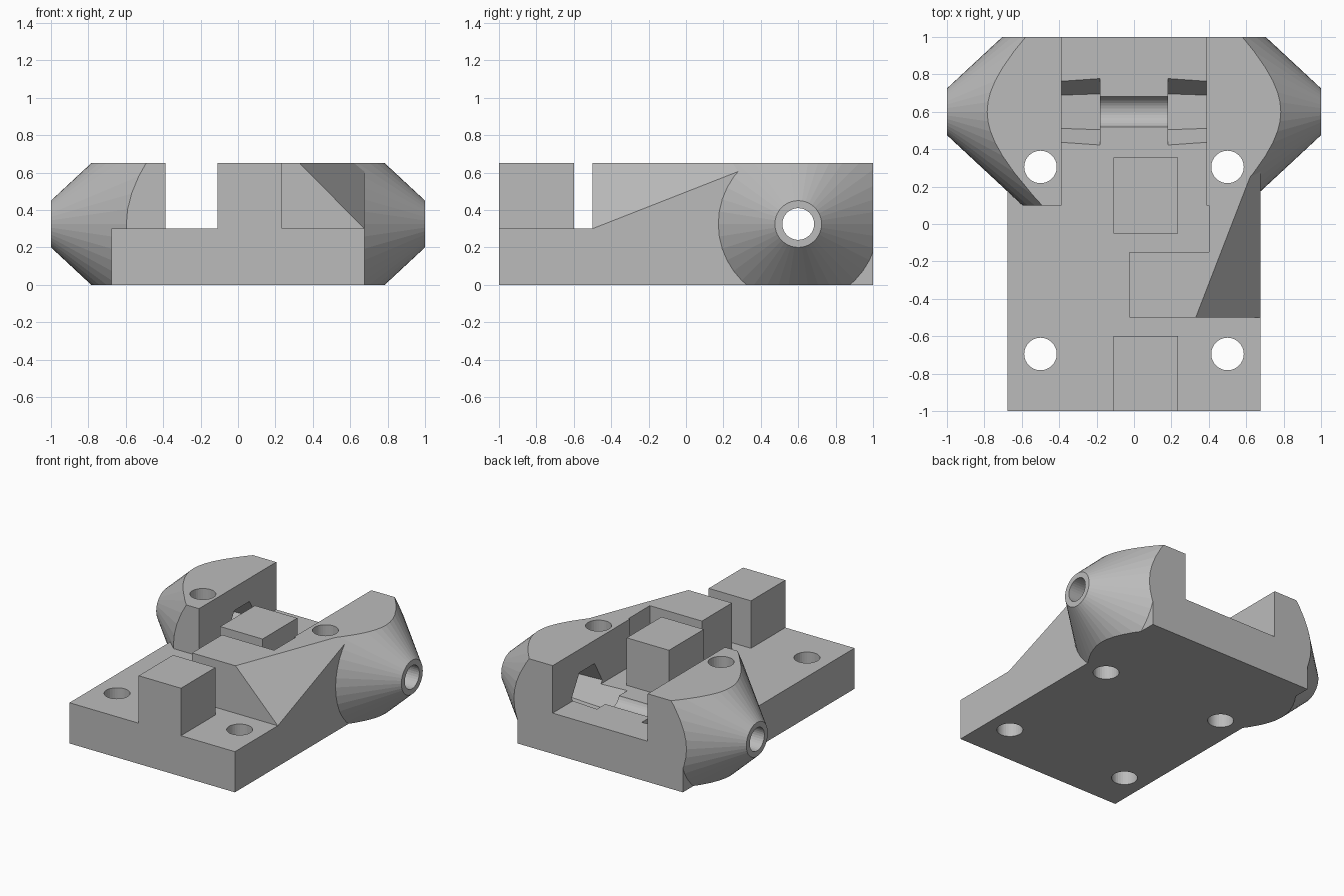
import bpy, bmesh, math
from mathutils import Matrix, Vector

cube = bpy.data.objects.get("Cube")
if cube:
    bpy.data.objects.remove(cube, do_unlink=True)

AXIS_Y, AXIS_Z = 0.6, 0.325   # crosswise pin axis
FLOOR, TOP = 0.3, 0.65
SIDE = 0.675
BAY = 0.388                   # half width of the rear bay

grey = bpy.data.materials.new("plain grey")
grey.use_nodes = True
colour = (0.5, 0.5, 0.5, 1)
grey.diffuse_color = colour
grey.node_tree.nodes["Principled BSDF"].inputs["Base Color"].default_value = colour


def finish(name, bm):
    bmesh.ops.recalc_face_normals(bm, faces=bm.faces)
    mesh = bpy.data.meshes.new(name)
    bm.to_mesh(mesh)
    bm.free()
    mesh.materials.append(grey)
    obj = bpy.data.objects.new(name, mesh)
    bpy.context.scene.collection.objects.link(obj)
    return obj


def box_mesh(x, y, z):
    bm = bmesh.new()
    bmesh.ops.create_cube(bm, size=1)
    for v in bm.verts:
        v.co = Vector([(r[0] + r[1]) / 2 + c * (r[1] - r[0]) for c, r in zip(v.co, (x, y, z))])
    return bm


def box(name, x, y, z):
    return finish(name, box_mesh(x, y, z))


def cone_x(name, side, x1, x2, r1, r2, sides):
    """Cone or prism along the pin axis, from x1 outwards to x2."""
    bm = bmesh.new()
    place = Matrix.Translation((side * (x1 + x2) / 2, AXIS_Y, AXIS_Z)) @ Matrix.Rotation(side * math.pi / 2, 4, "Y")
    bmesh.ops.create_cone(bm, cap_ends=True, segments=sides, radius1=r1, radius2=r2,
                          depth=x2 - x1, matrix=place)
    return finish(name, bm)


def combine(target, tool, operation):
    mod = target.modifiers.new("combine", "BOOLEAN")
    mod.operation, mod.solver, mod.object = operation, "EXACT", tool
    bpy.context.view_layer.update()
    graph = bpy.context.evaluated_depsgraph_get()
    mesh = bpy.data.meshes.new_from_object(target.evaluated_get(graph))
    target.modifiers.clear()
    target.data = mesh
    bpy.data.objects.remove(tool, do_unlink=True)


# Base plate and the two upright blocks
body = box("bracket_body", (-SIDE, SIDE), (-1, 1), (0, FLOOR))
for name, y in (("front_block", (-1, -0.6)), ("middle_block", (-0.05, 0.355))):
    combine(body, box(name, (-0.11, 0.235), y, (0.1, TOP)), "UNION")

# Ramp block with a slanted outer corner and a cleared rear
bm = box_mesh((-0.025, SIDE), (-0.5, 0.5), (0.1, TOP))
a, b, c = Vector((0.33, -0.5, TOP)), Vector((SIDE, -0.5, FLOOR)), Vector((SIDE, 0.265, 0.6))
normal = (b - a).cross(c - a).normalized()
if normal.z < 0:
    normal.negate()
cut = bmesh.ops.bisect_plane(bm, geom=bm.verts[:] + bm.edges[:] + bm.faces[:],
                             plane_co=a, plane_no=normal, clear_outer=True)
bmesh.ops.holes_fill(bm, edges=[e for e in bm.edges if e.is_boundary])
ramp = finish("ramp_block", bm)
combine(ramp, box("ramp_clearance", (-0.2, 0.4), (-0.15, 0.7), (0, 1)), "DIFFERENCE")
combine(body, ramp, "UNION")

# Cone-shaped side wings trimmed to a box
for side in (-1, 1):
    wing = cone_x("wing", side, 0.3, 1, 0.776, 0.125, 40)
    x = sorted((side * BAY, side * 1.2))
    combine(wing, box("wing_trim", x, (0.1, 1), (0, TOP)), "INTERSECT")
    combine(body, wing, "UNION")

# Six-sided nut pockets and the pin hole
for side in (-1, 1):
    combine(body, cone_x("nut_pocket", side, 0.183, 0.6, 0.192, 0.163, 6), "DIFFERENCE")
combine(body, cone_x("pin_hole", 1, -1.2, 1.2, 0.085, 0.085, 32), "DIFFERENCE")

# Four screw holes
for x in (-0.5, 0.5):
    for y in (-0.695, 0.305):
        bm = bmesh.new()
        bmesh.ops.create_cone(bm, cap_ends=True, segments=32, radius1=0.087, radius2=0.087,
                              depth=3, matrix=Matrix.Translation((x, y, 0)))
        combine(body, finish("screw_hole", bm), "DIFFERENCE")
